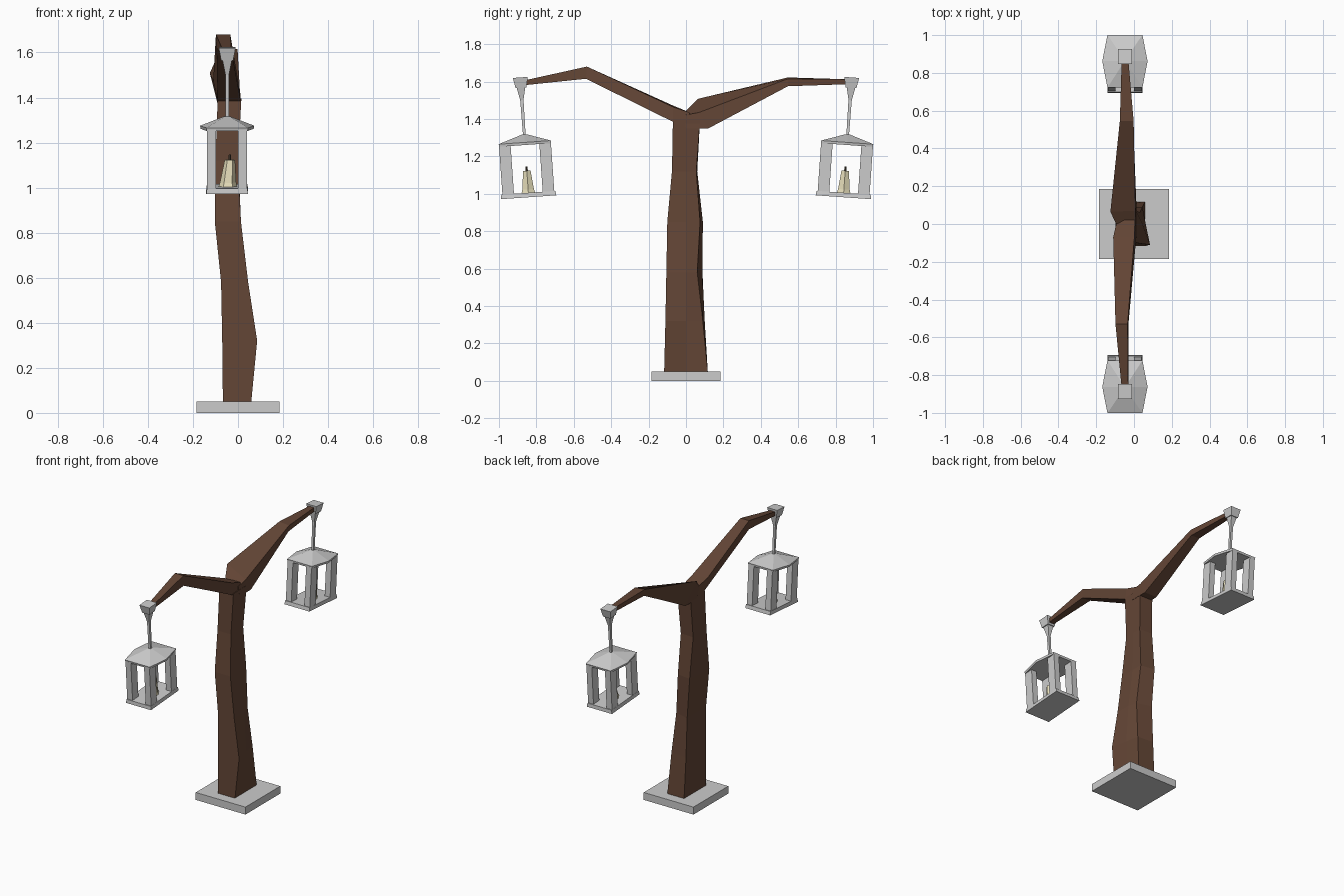
import bpy, bmesh, math
from mathutils import Matrix, Vector

if "Cube" in bpy.data.objects:
    bpy.data.objects.remove(bpy.data.objects["Cube"])


def material(name, rgb):
    m = bpy.data.materials.new(name)
    m.diffuse_color = (*rgb, 1)
    m.use_nodes = True
    m.node_tree.nodes["Principled BSDF"].inputs["Base Color"].default_value = m.diffuse_color
    return m


BARK = material("bark", (0.125, 0.06, 0.036))
WAX = material("wax", (0.80, 0.74, 0.50))
DARK = material("wick_dark", (0.08, 0.06, 0.04))


def loft(name, rings, mat=None, matrix=Matrix()):
    """Skin a stack of equal-length point rings and cap both ends."""
    bm = bmesh.new()
    vs = [[bm.verts.new(matrix @ Vector(p)) for p in r] for r in rings]
    n = len(vs[0])
    for a, b in zip(vs, vs[1:]):
        for i in range(n):
            j = (i + 1) % n
            bm.faces.new((a[i], a[j], b[j], b[i]))
    bm.faces.new(vs[0])
    bm.faces.new(vs[-1])
    bmesh.ops.recalc_face_normals(bm, faces=bm.faces)
    me = bpy.data.meshes.new(name)
    bm.to_mesh(me)
    bm.free()
    ob = bpy.data.objects.new(name, me)
    bpy.context.collection.objects.link(ob)
    if mat:
        me.materials.append(mat)
    return ob


def rect(cx, cy, hx, hy, z):
    return [(cx - hx, cy - hy, z), (cx + hx, cy - hy, z),
            (cx + hx, cy + hy, z), (cx - hx, cy + hy, z)]


def ngon(cx, cy, r, z, n=6):
    return [(cx + r * math.cos(math.tau * i / n),
             cy + r * math.sin(math.tau * i / n), z) for i in range(n)]


# Square foot plate
loft("base_plate", [rect(0, 0, .185, .185, 0), rect(0, 0, .185, .185, .05)])

# Crooked five-sided trunk: z, then corner xy
trunk = [
    (.04, (-.067, -.117), (.058, -.117), (.058, 0), (.058, .117), (-.067, .117)),
    (.32, (-.07, -.11), (.085, -.11), (.062, 0), (.045, .09), (-.07, .10)),
    (.58, (-.075, -.105), (.045, -.105), (.045, 0), (.03, .06), (-.07, .088)),
    (.85, (-.103, -.10), (.013, -.10), (.012, 0), (.008, .075), (-.09, .09)),
    (1.12, (-.10, -.075), (.0, -.075), (.002, 0), (.0, .055), (-.095, .06)),
    (1.395, (-.09, -.07), (.015, -.07), (.012, 0), (.012, .075), (-.085, .075)),
]
loft("trunk", [[(x, y, z) for x, y in pts] for z, *pts in trunk], BARK)

# Bent branches, each ring: top left, top right, bottom right, bottom left
loft("front_branch", [
    [(-.09, .02, 1.435), (.005, .02, 1.435), (.005, .0, 1.36), (-.085, .0, 1.36)],
    [(-.11, -.07, 1.472), (.002, -.07, 1.465), (.012, -.07, 1.385), (-.09, -.07, 1.385)],
    [(-.098, -.53, 1.68), (-.034, -.53, 1.68), (-.03, -.535, 1.615), (-.095, -.535, 1.62)],
    [(-.065, -.87, 1.605), (-.03, -.87, 1.605), (-.03, -.87, 1.58), (-.065, -.87, 1.58)],
], BARK)
loft("back_branch", [
    [(-.09, -.01, 1.435), (.01, -.01, 1.42), (.012, .0, 1.35), (-.085, .0, 1.35)],
    [(-.125, .065, 1.508), (.008, .07, 1.435), (.012, .12, 1.35), (-.08, .12, 1.35)],
    [(-.075, .545, 1.622), (-.002, .545, 1.615), (-.005, .545, 1.575), (-.07, .545, 1.578)],
    [(-.065, .87, 1.612), (-.03, .87, 1.612), (-.03, .87, 1.586), (-.065, .87, 1.586)],
], BARK)


def lantern(side, s):
    """Hanging lantern; local origin is the top of its hanger block."""
    m = (Matrix.Diagonal((1, s, 1, 1)) @ Matrix.Translation((-.048, .886, 1.622))
         @ Matrix.Rotation(math.radians(-4), 4, 'X'))

    def part(name, rings, mat=None):
        loft(f"{side}_{name}", rings, mat, m)

    # Hanger block and flared rod
    part("hanger_block", [rect(0, 0, .037, .04, 0), rect(0, 0, .027, .029, -.055)])
    part("hanger_rod", [rect(0, 0, .022, .024, -.05), rect(0, 0, .008, .009, -.12),
                        rect(0, 0, .007, .007, -.32)])
    # Six-cornered roof
    hexa = [(-.0925, -.14), (.0925, -.14), (.12, 0), (.0925, .14), (-.0925, .14), (-.12, 0)]
    part("roof", [[(x * k, y * k, z) for x, y in hexa]
                  for k, z in ((.98, -.362), (1, -.348), (.1, -.306))])
    # Floor and corner posts
    part("floor", [rect(0, 0, .093, .148, -.642), rect(0, 0, .09, .145, -.618)])
    for i, (px, py) in enumerate([(-1, -1), (1, -1), (1, 1), (-1, 1)]):
        part(f"post_{i + 1}", [rect(px * .069, py * .108, .02, .031, z)
                               for z in (-.625, -.355)])
    # Candle with a melted foot and a wick
    part("candle", [ngon(.003, 0, .042, -.62), ngon(.004, 0, .036, -.60),
                    ngon(.012, 0, .023, -.50)], WAX)
    part("wick", [ngon(.012, 0, .006, -.505, 4), ngon(.012, 0, .005, -.477, 4)], DARK)


lantern("back", 1)
lantern("front", -1)
